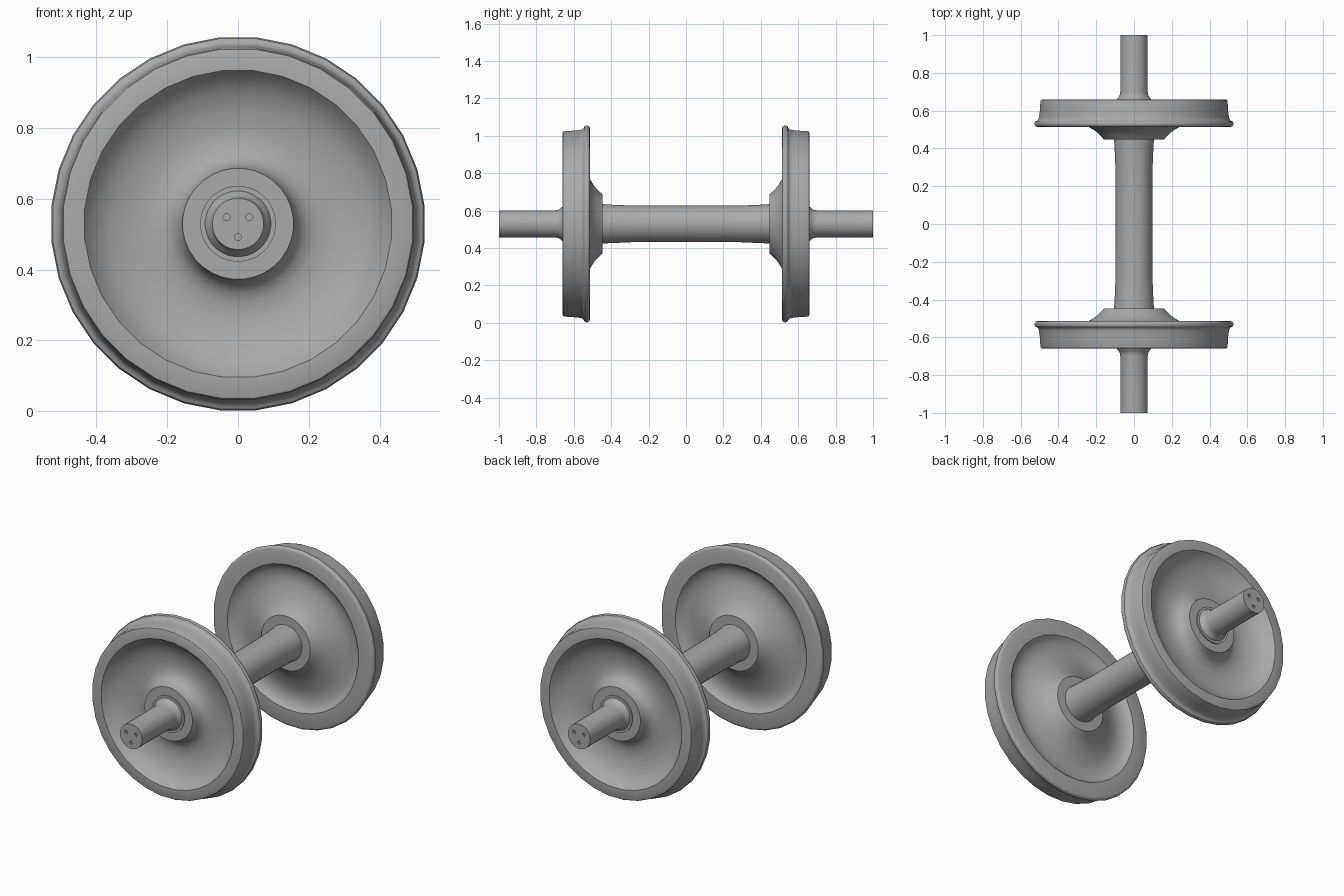
import bpy, bmesh, math
from mathutils import Matrix, Vector

if "Cube" in bpy.data.objects:
    bpy.data.objects.remove(bpy.data.objects["Cube"])

CENTER_Z = 0.529
SIDES = 32

steel = bpy.data.materials.new("grey_steel")
steel.use_nodes = True
grey = (0.4, 0.4, 0.4, 1)
steel.diffuse_color = grey
steel.node_tree.nodes["Principled BSDF"].inputs["Base Color"].default_value = grey


def add_object(name, bm):
    bmesh.ops.recalc_face_normals(bm, faces=bm.faces)
    mesh = bpy.data.meshes.new(name)
    bm.to_mesh(mesh)
    bm.free()
    mesh.materials.append(steel)
    ob = bpy.data.objects.new(name, mesh)
    bpy.context.collection.objects.link(ob)
    ob.location.z = CENTER_Z
    return ob


def lathe(name, profile, closed, sign=1):
    """Revolve (radius, y) points round the y axis."""
    bm = bmesh.new()
    rings = []
    for radius, y in profile:
        ring = []
        for i in range(SIDES):
            a = 2 * math.pi * (i + 0.5) / SIDES
            ring.append(bm.verts.new((radius * math.cos(a), y * sign, radius * math.sin(a))))
        rings.append(ring)
    pairs = list(zip(rings, rings[1:]))
    if closed:
        pairs.append((rings[-1], rings[0]))
    else:
        bm.faces.new(rings[0])
        bm.faces.new(rings[-1])
    for a, b in pairs:
        for i in range(SIDES):
            j = (i + 1) % SIDES
            bm.faces.new((a[i], a[j], b[j], b[i]))
    return add_object(name, bm)


def smooth(ob, degrees=35):
    bpy.ops.object.select_all(action="DESELECT")
    bpy.context.view_layer.objects.active = ob
    ob.select_set(True)
    bpy.ops.object.shade_smooth_by_angle(angle=math.radians(degrees))


# Wheel section: tread, flange, inner dish, hub, outer dish
tread = [(0.435, 0.66), (0.488, 0.66), (0.495, 0.657), (0.498, 0.648),
         (0.501, 0.60), (0.505, 0.565), (0.509, 0.553), (0.517, 0.546)]
flange = [(0.525, 0.542), (0.529, 0.534), (0.528, 0.524), (0.523, 0.517), (0.515, 0.514)]
inner_dish = [(0.43, 0.514), (0.415, 0.53), (0.39, 0.542), (0.35, 0.547), (0.31, 0.54),
              (0.27, 0.525), (0.235, 0.51), (0.205, 0.492), (0.18, 0.47), (0.16, 0.447)]
hub_bore = [(0.09, 0.447), (0.09, 0.65)]
outer_dish = [(0.157, 0.65), (0.162, 0.625), (0.175, 0.60), (0.195, 0.583), (0.225, 0.572),
              (0.27, 0.571), (0.32, 0.579), (0.37, 0.597), (0.41, 0.625)]
for name, sign in (("front_wheel", -1), ("back_wheel", 1)):
    smooth(lathe(name, tread + flange + inner_dish + hub_bore + outer_dish, True, sign))

# Axle: slim middle, wheel seats, filleted journals
half_axle = [(0.098, 0.28), (0.104, 0.42), (0.107, 0.45), (0.107, 0.656), (0.093, 0.656),
             (0.09, 0.664), (0.082, 0.672), (0.076, 0.682), (0.073, 0.70), (0.073, 1.0)]
axle = lathe("axle", [(r, -y) for r, y in reversed(half_axle)] + half_axle, False)

# Three countersunk bolt holes drilled in each axle end
bm = bmesh.new()
for sign in (-1, 1):
    for k in range(3):
        a = math.radians(30 + 120 * k)
        spot = Vector((0.037 * math.cos(a), sign, 0.037 * math.sin(a)))
        turn = Matrix.Rotation(math.pi / 2, 4, "X")
        for r1, r2, depth in ((0.01, 0.01, 0.02),):
            bmesh.ops.create_cone(bm, cap_ends=True, segments=12, radius1=r1, radius2=r2,
                                  depth=depth, matrix=Matrix.Translation(spot) @ turn)
drill = add_object("hole_cutter", bm)
drill.hide_render = True
cut = axle.modifiers.new("bolt_holes", "BOOLEAN")
cut.operation = "DIFFERENCE"
cut.solver = "EXACT"
cut.object = drill
bpy.context.view_layer.update()
bpy.context.view_layer.objects.active = axle
bpy.ops.object.modifier_apply(modifier=cut.name)
bpy.data.objects.remove(drill)
smooth(axle)
